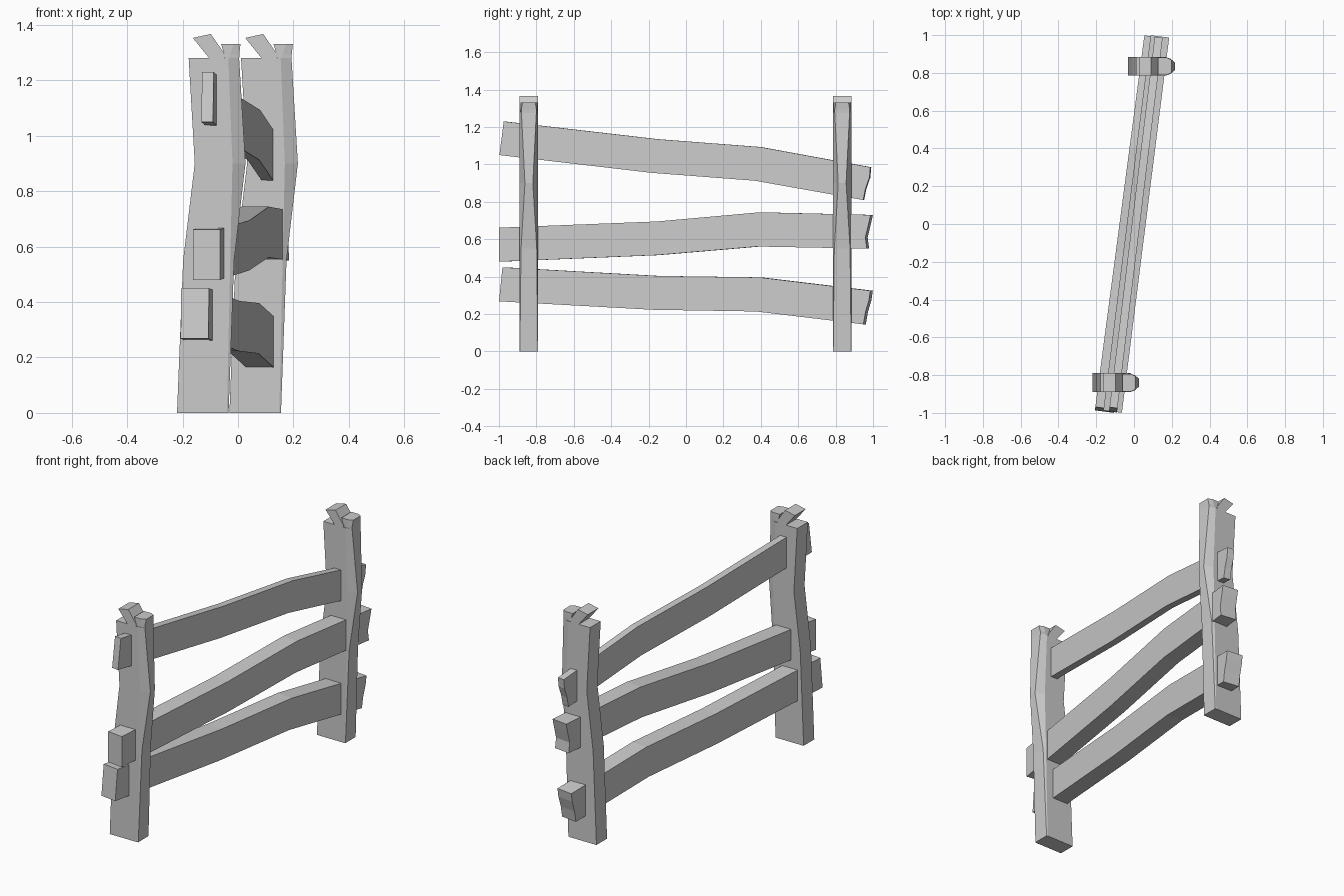
import bpy, bmesh

if "Cube" in bpy.data.objects:
    bpy.data.objects.remove(bpy.data.objects["Cube"])

HALF = 0.05  # half depth of a post


def finish(bm, name):
    bmesh.ops.recalc_face_normals(bm, faces=bm.faces[:])
    me = bpy.data.meshes.new(name)
    bm.to_mesh(me)
    bm.free()
    ob = bpy.data.objects.new(name, me)
    bpy.context.collection.objects.link(ob)
    return ob


def loft(bm, levels, dx, dy, half=HALF):
    """Stack six-sided sections: z, left x, chamfer start x, right x, right half depth."""
    rings = []
    for z, xl, xc, xr, w in levels:
        pts = [(xl, -half), (xc, -half), (xr, -w), (xr, w), (xc, half), (xl, half)]
        rings.append([bm.verts.new((x + dx, y + dy, z)) for x, y in pts])
    for a, b in zip(rings, rings[1:]):
        for i in range(6):
            j = (i + 1) % 6
            bm.faces.new((a[i], a[j], b[j], b[i]))
    bm.faces.new(rings[0])
    bm.faces.new(rings[-1])


def prism(bm, profile, place, a, b):
    """Extrude a closed profile between depths a and b using a placement function."""
    r0 = [bm.verts.new(place(p, a)) for p in profile]
    r1 = [bm.verts.new(place(p, b)) for p in profile]
    n = len(profile)
    for i in range(n):
        j = (i + 1) % n
        bm.faces.new((r0[i], r0[j], r1[j], r1[i]))
    bm.faces.new(r0)
    bm.faces.new(r1)


# Posts: bent chamfered trunk with a broken, splintered top
TRUNK = [(0.0, -0.22, -0.04, -0.034, 0.048),
         (0.55, -0.198, -0.028, -0.014, 0.042),
         (0.90, -0.156, -0.02, 0.027, 0.021),
         (1.28, -0.178, -0.035, 0.004, 0.04)]
STUB = [(1.27, -0.045, -0.034, 0.004, 0.04),
        (1.295, -0.05, -0.028, 0.005, 0.04),
        (1.331, -0.061, -0.015, 0.009, 0.034)]
SPLINTER = [(-0.10, 1.275), (-0.163, 1.353), (-0.098, 1.367), (-0.045, 1.29), (-0.05, 1.275)]


def post(name, dx, dy):
    bm = bmesh.new()
    loft(bm, TRUNK, dx, dy)
    loft(bm, STUB, dx, dy, 0.046)
    prism(bm, SPLINTER, lambda p, s: (p[0] + dx, dy + s, p[1]), -HALF, HALF)
    finish(bm, name)


post("front_post", -0.0, -0.84)
post("back_post", 0.189, 0.835)


# Rails: bent planks running slightly diagonally, with a ragged far end
def rail(name, top, end, bottom, x_mid, half, slope):
    bm = bmesh.new()
    prism(bm, top + end + bottom[::-1],
          lambda p, s: (x_mid + s + slope * p[0], p[0] - slope * s, p[1]), -half, half)
    finish(bm, name)


rail("top_rail",
     [(-0.972, 1.23), (-0.15, 1.135), (0.4, 1.093), (0.988, 0.985)],
     [(0.983, 0.93), (0.962, 0.87)],
     [(-0.995, 1.05), (-0.18, 0.955), (0.37, 0.913), (0.95, 0.81)],
     0.01, 0.021, 0.122)
rail("middle_rail",
     [(-0.993, 0.662), (-0.15, 0.695), (0.4, 0.744), (0.993, 0.73)],
     [(0.982, 0.68), (0.965, 0.61)],
     [(-0.993, 0.48), (-0.15, 0.515), (0.39, 0.561), (0.973, 0.55)],
     0.012, 0.049, 0.126)
rail("bottom_rail",
     [(-0.975, 0.45), (-0.15, 0.404), (0.4, 0.396), (0.992, 0.325)],
     [(0.985, 0.275), (0.966, 0.21)],
     [(-0.993, 0.268), (-0.17, 0.223), (0.38, 0.214), (0.955, 0.145)],
     -0.026, 0.05, 0.132)
